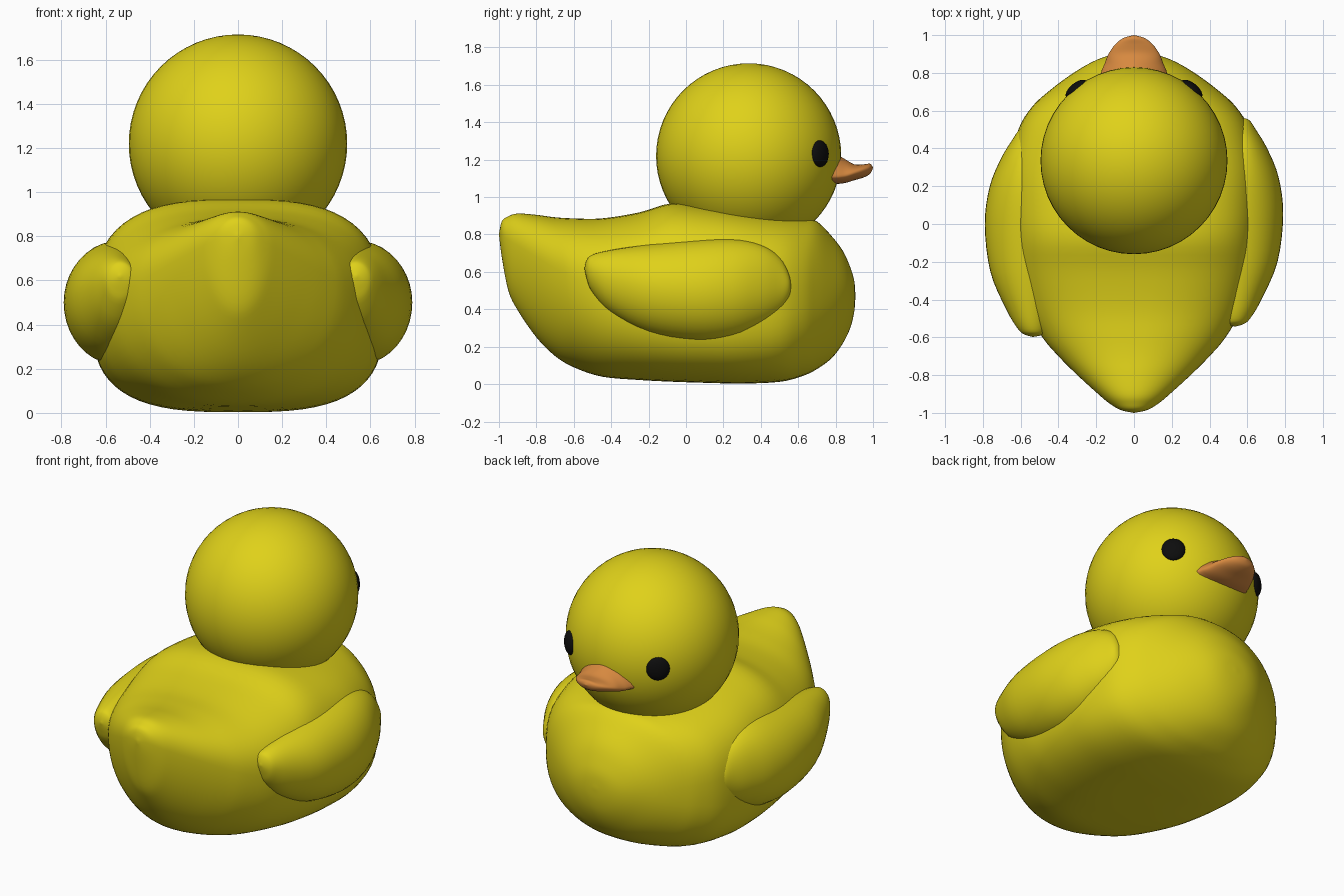
import bpy, bmesh, math
from mathutils import Vector

if "Cube" in bpy.data.objects:
    bpy.data.objects.remove(bpy.data.objects["Cube"])


def material(name, rgb):
    m = bpy.data.materials.new(name)
    m.diffuse_color = (*rgb, 1)
    m.use_nodes = True
    m.node_tree.nodes["Principled BSDF"].inputs["Base Color"].default_value = m.diffuse_color
    return m


YELLOW = material("yellow", (0.74, 0.64, 0.01))
ORANGE = material("orange", (0.68, 0.25, 0.05))
BLACK = material("black", (0.004, 0.004, 0.004))


def smooth_rows(rows, steps):
    """Catmull-Rom interpolation through rows of section values."""
    out = []
    for i in range(len(rows) - 1):
        a, b, c, d = (rows[min(max(j, 0), len(rows) - 1)] for j in range(i - 1, i + 3))
        for s in range(steps):
            t = s / steps
            out.append([0.5 * (2 * q + (r - p) * t + (2 * p - 5 * q + 4 * r - u) * t * t
                               + (3 * q - p - 3 * r + u) * t ** 3)
                        for p, q, r, u in zip(a, b, c, d)])
    return out + [list(rows[-1])]


def finish(name, bm, mat):
    bmesh.ops.remove_doubles(bm, verts=bm.verts, dist=0.0003)
    bmesh.ops.recalc_face_normals(bm, faces=bm.faces)
    for f in bm.faces:
        f.smooth = True
    mesh = bpy.data.meshes.new(name)
    bm.to_mesh(mesh)
    bm.free()
    mesh.materials.append(mat)
    ob = bpy.data.objects.new(name, mesh)
    bpy.context.collection.objects.link(ob)
    return ob


def loft(name, rows, mat, segs=48, steps=4, side=1, dy=0):
    """Superellipse sections along y: (y, top, mid, bottom, half width, power, centre x)."""
    bm = bmesh.new()
    rings = []
    for y, zt, zm, zb, w, n, cx in smooth_rows(rows, steps):
        ring = []
        for k in range(segs):
            a = 2 * math.pi * k / segs
            c, s = math.cos(a), math.sin(a)
            e = 2 / (n if s > 0 else max(n, 2))
            x = cx + max(w, 0) * math.copysign(abs(c) ** e, c)
            h = (zt - zm) if s > 0 else (zm - zb)
            z = zm + max(h, 0) * math.copysign(abs(s) ** e, s)
            ring.append(bm.verts.new((side * x, y + dy, z)))
        rings.append(ring)
    for r, q in zip(rings, rings[1:]):
        for k in range(segs):
            j = (k + 1) % segs
            bm.faces.new((r[k], r[j], q[j], q[k]))
    return finish(name, bm, mat)


# Body with upturned tail
body = [
    (-1.0, .80, .80, .80, 0, 2), (-.985, .87, .80, .68, .07, 2),
    (-.95, .897, .77, .50, .13, 2), (-.90, .912, .74, .395, .19, 2),
    (-.80, .905, .68, .25, .30, 2), (-.70, .892, .62, .15, .40, 2.1),
    (-.60, .886, .57, .09, .485, 2.2), (-.45, .886, .52, .04, .57, 2.4),
    (-.25, .918, .48, .022, .63, 2.7), (-.08, .966, .46, .013, .65, 2.9),
    (.10, .955, .45, .007, .66, 3), (.30, .928, .45, .003, .655, 3),
    (.50, .90, .45, .012, .612, 2.8), (.62, .888, .46, .042, .54, 2.5),
    (.70, .87, .46, .08, .455, 2.3), (.78, .79, .46, .14, .35, 2.1),
    (.84, .71, .47, .22, .255, 2), (.88, .62, .47, .305, .17, 2),
    (.90, .55, .47, .39, .09, 2), (.906, .47, .47, .47, 0, 2),
]
loft("body", [r + (0,) for r in body], YELLOW, segs=64)

# Wings, the left one sitting slightly further back
wing = [
    (-.543, .62, .62, .62, 0, 2, .535), (-.53, .665, .61, .56, .05, 2, .53),
    (-.50, .692, .60, .49, .08, 2, .535), (-.40, .717, .56, .38, .13, 2, .545),
    (-.20, .747, .52, .27, .21, 2, .55), (.05, .772, .50, .222, .24, 2, .55),
    (.25, .777, .50, .238, .215, 2, .55), (.40, .745, .51, .305, .145, 2, .56),
    (.50, .68, .52, .38, .085, 2, .56), (.55, .59, .53, .46, .04, 2, .57),
    (.562, .52, .52, .52, 0, 2, .575),
]
loft("right_wing", wing, YELLOW, segs=40)
loft("left_wing", wing, YELLOW, segs=40, side=-1, dy=-.055)

# Beak with a ridge that flattens toward the tip
beak = [
    (.70, 1.13, 1.13, 1.13, 0, 1.5, 0), (.74, 1.235, 1.11, 1.07, .18, 1.5, 0),
    (.80, 1.23, 1.11, 1.07, .175, 1.5, 0), (.85, 1.203, 1.115, 1.075, .155, 1.6, 0),
    (.90, 1.175, 1.13, 1.09, .135, 1.9, 0), (.95, 1.175, 1.145, 1.105, .10, 2, 0),
    (.985, 1.178, 1.153, 1.125, .055, 2, 0), (1.0, 1.157, 1.157, 1.157, 0, 2, 0),
]
loft("beak", beak, ORANGE, segs=40)

# Head
HEAD = Vector((0, .335, 1.22))
bm = bmesh.new()
bmesh.ops.create_uvsphere(bm, u_segments=48, v_segments=32, radius=.495)
head = finish("head", bm, YELLOW)
head.location = HEAD

# Eyes, flattened and facing outward from the head
for side, name in ((1, "right_eye"), (-1, "left_eye")):
    bm = bmesh.new()
    bmesh.ops.create_uvsphere(bm, u_segments=24, v_segments=16, radius=1)
    bmesh.ops.scale(bm, vec=(.068, .072, .032), verts=bm.verts)
    eye = finish(name, bm, BLACK)
    out = Vector((side * .31, .385, .012)).normalized()
    eye.location = HEAD + out * .487
    eye.rotation_euler = out.to_track_quat('Z', 'Y').to_euler()
